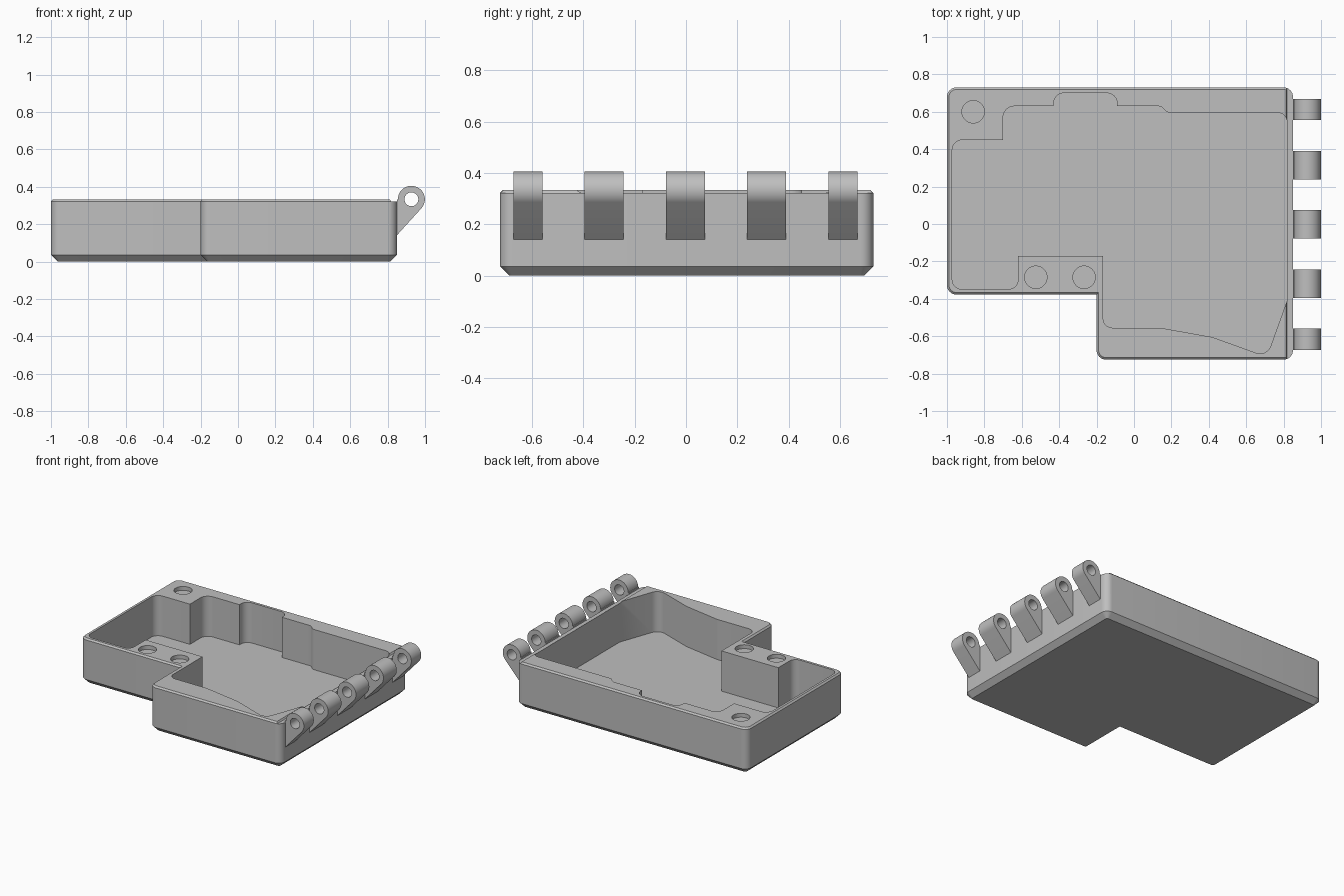
import bpy, bmesh, math
from mathutils import Vector

if "Cube" in bpy.data.objects:
    bpy.data.objects.remove(bpy.data.objects["Cube"])

GREY = bpy.data.materials.new("plain grey")
GREY.diffuse_color = (0.52, 0.52, 0.52, 1)
GREY.use_nodes = True
GREY.node_tree.nodes["Principled BSDF"].inputs["Base Color"].default_value = GREY.diffuse_color


def rounded(corners, n=8):
    """Round each (x, y, radius) corner of a closed outline."""
    pts = []
    for i, (x, y, r) in enumerate(corners):
        p = Vector((x, y))
        if r <= 0:
            pts.append(p)
            continue
        a = (Vector(corners[i - 1][:2]) - p).normalized()
        b = (Vector(corners[(i + 1) % len(corners)][:2]) - p).normalized()
        half = a.angle(b) / 2
        c = p + (a + b).normalized() * (r / math.sin(half))
        t = r / math.tan(half)
        s, e = p + a * t - c, p + b * t - c
        sweep = math.atan2(s.x * e.y - s.y * e.x, s.dot(e))
        a0 = math.atan2(s.y, s.x)
        for k in range(n + 1):
            ang = a0 + sweep * k / n
            pts.append(c + Vector((math.cos(ang), math.sin(ang))) * r)
    return pts


def loft(name, rings):
    """Skin a stack of matching point rings and cap both ends."""
    bm = bmesh.new()
    loops = [[bm.verts.new(p) for p in ring] for ring in rings]
    n = len(loops[0])
    for lo, hi in zip(loops, loops[1:]):
        for i in range(n):
            j = (i + 1) % n
            bm.faces.new((lo[i], lo[j], hi[j], hi[i]))
    bm.faces.new(loops[0][::-1])
    bm.faces.new(loops[-1])
    bmesh.ops.recalc_face_normals(bm, faces=bm.faces)
    me = bpy.data.meshes.new(name)
    bm.to_mesh(me)
    bm.free()
    me.materials.append(GREY)
    ob = bpy.data.objects.new(name, me)
    bpy.context.collection.objects.link(ob)
    return ob


def flat(pts, z):
    return [(p[0], p[1], z) for p in pts]


def along_y(name, profile, y0, y1):
    """Extrude an (x, z) profile between two y positions."""
    return loft(name, [[(x, y, z) for x, z in profile] for y in (y0, y1)])


def circle(cx, cy, r, n=40):
    return [(cx + r * math.cos(2 * math.pi * k / n),
             cy + r * math.sin(2 * math.pi * k / n)) for k in range(n)]


def select(ob):
    bpy.ops.object.select_all(action='DESELECT')
    ob.select_set(True)
    bpy.context.view_layer.objects.active = ob


def cut(ob, cutter):
    select(ob)
    m = ob.modifiers.new("cut", 'BOOLEAN')
    m.operation, m.solver, m.object = 'DIFFERENCE', 'EXACT', cutter
    bpy.ops.object.modifier_apply(modifier=m.name)
    bpy.data.objects.remove(cutter)


def smooth(ob):
    select(ob)
    bpy.ops.object.shade_smooth_by_angle(angle=math.radians(28))


# Outer shell: L-shaped outline, chamfered at the base and rim
def shell(d, z):
    r = 0.05 - d
    return flat(rounded([
        (-1 + d, -0.377 + d, r), (-0.2 + d, -0.377 + d, 0), (-0.2 + d, -0.725 + d, r),
        (0.85 - d, -0.725 + d, r), (0.85 - d, 0.73 - d, r), (-1 + d, 0.73 - d, r)]), z)


tray = loft("tray", [shell(0.036, 0), shell(0, 0.036), shell(0, 0.322), shell(0.011, 0.333)])

# Stepped cavity
cavity = rounded([
    (-0.972, -0.348, 0.05), (-0.62, -0.348, 0.05), (-0.62, -0.17, 0), (-0.165, -0.17, 0),
    (-0.165, -0.555, 0.05), (0.14, -0.555, 0.1), (0.42, -0.605, 0.1), (0.71, -0.71, 0.06),
    (0.818, -0.41, 0), (0.818, 0.595, 0.05), (0.18, 0.595, 0.03), (0.145, 0.63, 0.04),
    (-0.09, 0.63, 0), (-0.09, 0.7, 0.055), (-0.43, 0.7, 0.055), (-0.43, 0.63, 0),
    (-0.7, 0.63, 0.06), (-0.7, 0.45, 0), (-0.972, 0.45, 0.055)])
cut(tray, loft("cavity_cutter", [flat(cavity, 0.042), flat(cavity, 0.5)]))

# Shallow round sockets in the corner blocks
for x, y in ((-0.86, 0.6), (-0.525, -0.285), (-0.267, -0.285)):
    c = circle(x, y, 0.06)
    cut(tray, loft("socket_cutter", [flat(c, 0.305), flat(c, 0.5)]))

# Lowered rim on the hinge side
cut(tray, along_y("rim_cutter", [(0.808, 0.34), (0.819, 0.321), (0.95, 0.321), (0.95, 0.4)], -1, 1))
smooth(tray)

# Hinge knuckles: round eye with a tapering foot and a pin hole
CX, CZ, R = 0.927, 0.333, 0.072
knuckle = [(0.849, 0.14), (0.849, 0.333)]
for k in range(33):
    a = math.radians(180 - 221 * k / 32)
    knuckle.append((CX + R * math.cos(a), CZ + R * math.sin(a)))

for i, (y0, y1) in enumerate(((-0.673, -0.56), (-0.395, -0.243), (-0.077, 0.075),
                              (0.237, 0.389), (0.556, 0.669))):
    hinge = along_y("hinge_knuckle_%d" % (i + 1), knuckle, y0, y1)
    cut(hinge, along_y("pin_cutter", circle(CX, CZ, 0.037), -1, 1))
    smooth(hinge)
